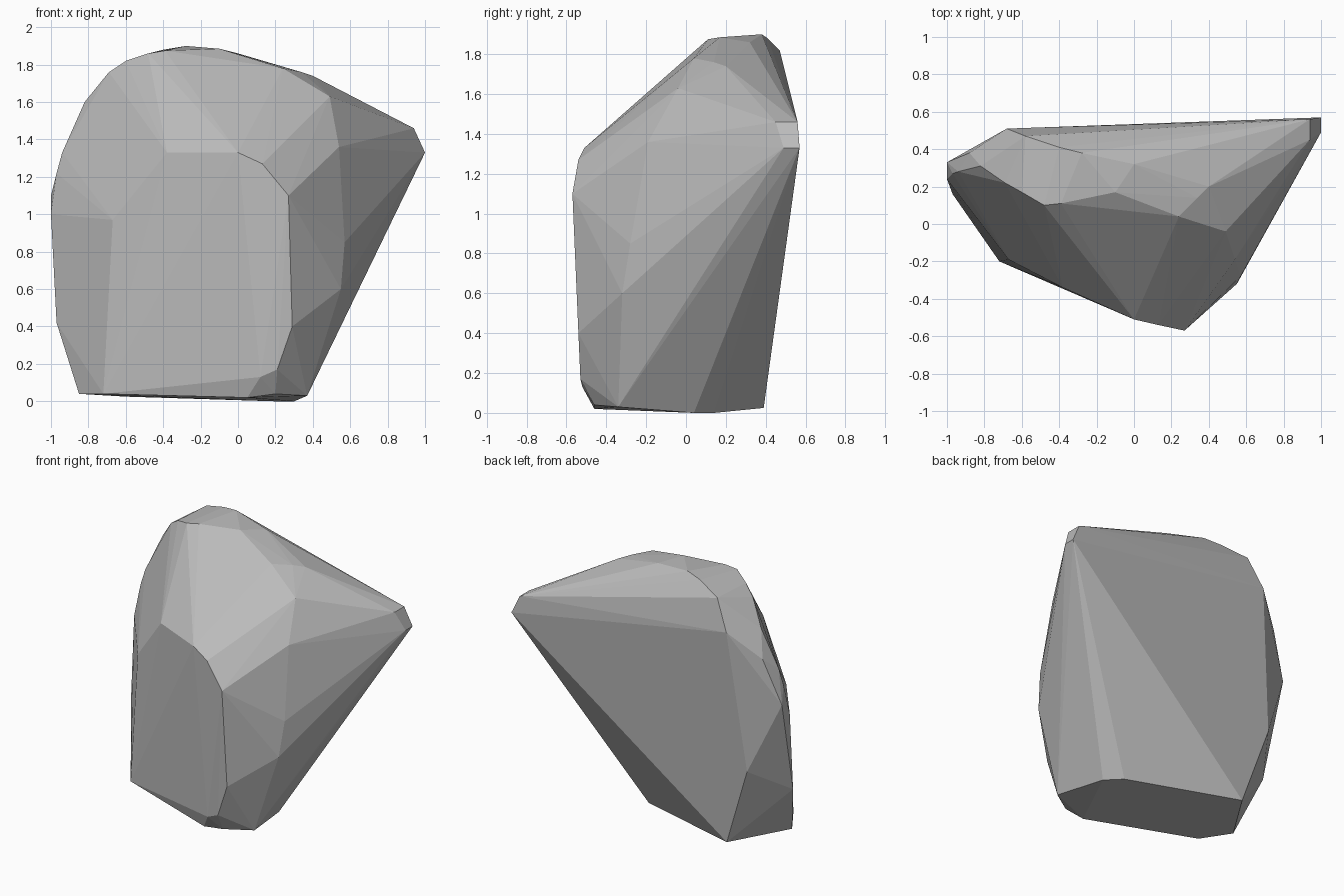
import bpy
import bmesh

# Corner points of the faceted boulder, grouped by region
base = [(-.85, 0, .04), (-.72, -.2, .04), (-.6, .39, .025), (.3, .04, 0),
        (.2, .14, 0), (.05, -.46, .02), (.2, -.46, .04), (.37, -.34, .03)]
front = [(.27, -.57, 1.1), (.29, -.54, .4), (.21, -.53, .17), (.12, -.52, .13),
         (.13, -.54, 1.27), (0, -.51, 1.33), (-.38, -.34, 1.33), (-.67, -.19, .97)]
right = [(.55, -.32, .6), (.57, -.28, .85), (.54, -.19, 1.36), (.49, -.04, 1.63),
         (1, .49, 1.33), (1, .57, 1.33), (.94, .45, 1.46), (.94, .56, 1.46)]
left = [(-.97, .16, .42), (-1, .24, 1), (-1, .33, 1.1), (-.97, .27, 1.22),
        (-.94, .28, 1.33), (-.88, .38, 1.42), (-.82, .31, 1.6)]
back = [(-.79, .43, .6), (-.76, .46, 1.23), (-.68, .51, 1.61)]
top = [(-.69, .22, 1.76), (-.6, .17, 1.82), (-.48, .1, 1.86), (-.39, .11, 1.875),
       (-.1, .17, 1.885), (.24, .04, 1.78), (.34, .14, 1.76), (.4, .2, 1.74),
       (0, .32, 1.86), (-.28, .38, 1.9), (-.4, .41, 1.88), (-.58, .47, 1.82)]

# Wrap the corners in a convex shell
bm = bmesh.new()
for p in base + front + right + left + back + top:
    bm.verts.new(p)
hull = bmesh.ops.convex_hull(bm, input=bm.verts)
loose = {g for g in hull["geom_interior"] + hull["geom_unused"]
         if isinstance(g, bmesh.types.BMVert)}
bmesh.ops.delete(bm, geom=list(loose), context="VERTS")
# Merge nearly coplanar triangles into broad facets
bmesh.ops.dissolve_limit(bm, angle_limit=0.03, verts=bm.verts, edges=bm.edges)
bmesh.ops.recalc_face_normals(bm, faces=bm.faces)

mesh = bpy.data.meshes.new("boulder")
bm.to_mesh(mesh)
bm.free()

# Plain stone grey
stone = bpy.data.materials.new("stone_grey")
stone.diffuse_color = (.5, .5, .5, 1)
mesh.materials.append(stone)
bpy.context.collection.objects.link(bpy.data.objects.new("boulder", mesh))
